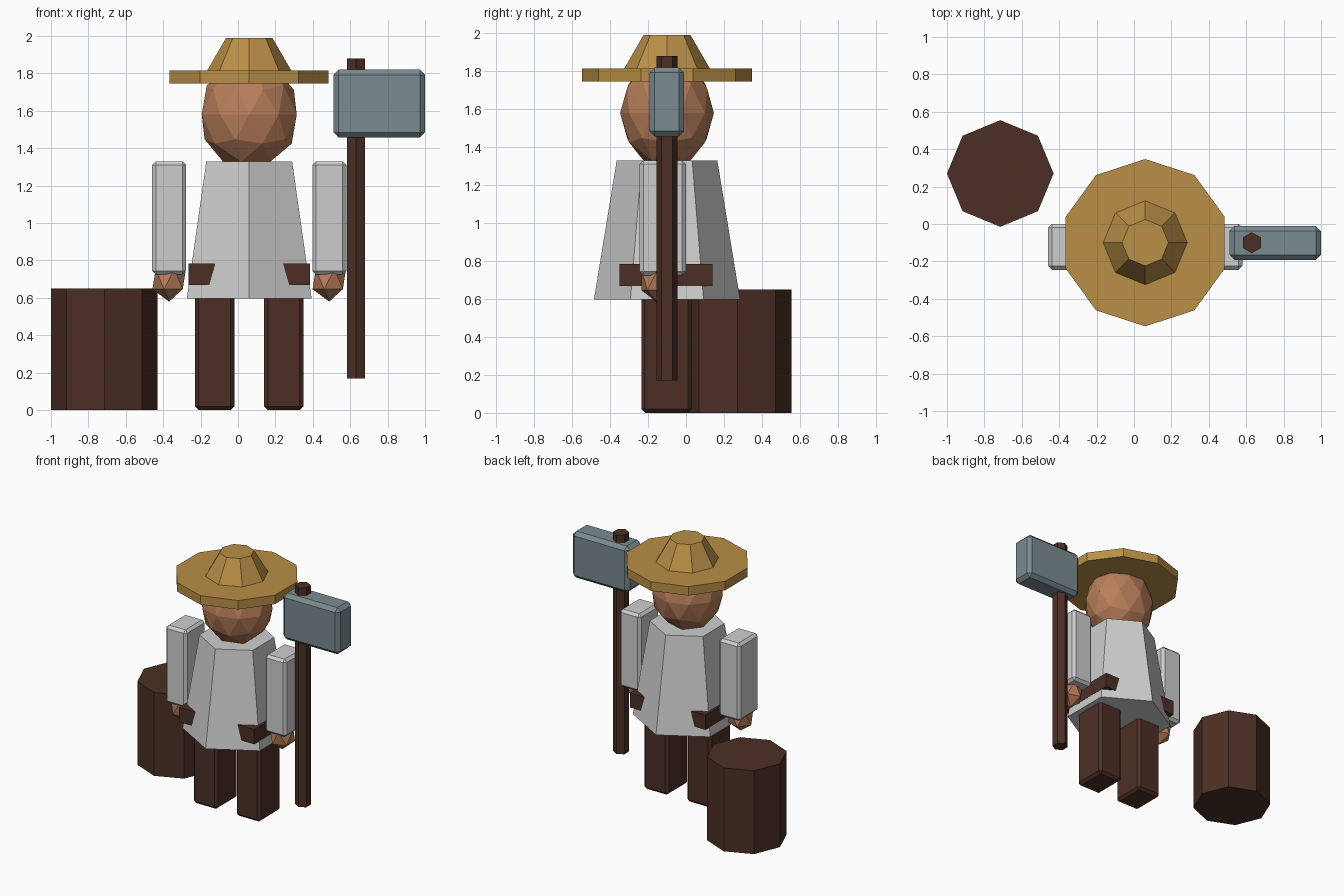
import bpy

if "Cube" in bpy.data.objects:
    bpy.data.objects.remove(bpy.data.objects["Cube"])

CX, CY = 0.06, -0.10   # body axis


def colour(name, r, g, b):
    m = bpy.data.materials.new(name)
    lin = [((c / 255 + 0.055) / 1.055) ** 2.4 for c in (r, g, b)]
    m.diffuse_color = (*lin, 1)
    m.use_nodes = True
    m.node_tree.nodes["Principled BSDF"].inputs["Base Color"].default_value = m.diffuse_color
    return m


WOOD = colour("dark_brown", 76, 47, 37)
STRAW = colour("straw", 186, 143, 71)
SKIN = colour("skin", 184, 126, 90)
CLOTH = colour("light_grey", 206, 206, 206)
STEEL = colour("steel", 122, 139, 145)


def finish(name, mat):
    ob = bpy.context.object
    ob.name = name
    ob.data.materials.append(mat)
    bpy.ops.object.transform_apply(location=False, rotation=True, scale=True)
    return ob


def box(name, mat, x, y, z, bevel=0.0):
    """Box from (min, max) ranges, with optional chamfered edges."""
    loc = [(a + b) / 2 for a, b in (x, y, z)]
    bpy.ops.mesh.primitive_cube_add(size=1, location=loc)
    bpy.context.object.scale = [b - a for a, b in (x, y, z)]
    ob = finish(name, mat)
    if bevel:
        m = ob.modifiers.new("chamfer", 'BEVEL')
        m.width = bevel
        m.segments = 1
    return ob


def prism(name, mat, sides, x, y, z0, z1, r0, r1):
    bpy.ops.mesh.primitive_cone_add(vertices=sides, radius1=r0, radius2=r1,
                                    depth=z1 - z0, location=(x, y, (z0 + z1) / 2))
    return finish(name, mat)


def ball(name, mat, level, loc, scale):
    bpy.ops.mesh.primitive_ico_sphere_add(subdivisions=level, radius=1, location=loc)
    bpy.context.object.scale = scale
    return finish(name, mat)


# Tree stump
prism("stump", WOOD, 8, -0.715, 0.27, 0, 0.65, 0.285, 0.285)

# Legs, arms and hands on both sides
for side, s in (("left", -1), ("right", 1)):
    leg = CX + s * 0.185
    box(side + "_leg", WOOD, (leg - 0.105, leg + 0.105), (-0.235, 0.03), (0, 0.66), 0.02)
    arm = CX + s * 0.428
    box(side + "_arm", CLOTH, (arm - 0.091, arm + 0.091), (-0.245, 0.0), (0.725, 1.33), 0.02)
    ball(side + "_hand", SKIN, 1, (arm, -0.15, 0.70), (0.1, 0.1, 0.12))

# Tunic and the belt that pokes through its corners
prism("tunic", CLOTH, 6, CX, CY, 0.597, 1.33, 0.385, 0.265)
box("belt", WOOD, (-0.265, 0.385), (-0.35, 0.14), (0.668, 0.783))

# Head and straw hat
ball("head", SKIN, 2, (CX, CY, 1.58), (0.267, 0.247, 0.295))
prism("hat_brim", STRAW, 10, CX, CY, 1.745, 1.815, 0.447, 0.447)
prism("hat_crown", STRAW, 8, CX, CY, 1.813, 1.99, 0.226, 0.124)

# Hammer
prism("hammer_handle", WOOD, 6, 0.63, CY, 0.17, 1.88, 0.056, 0.056)
box("hammer_head", STEEL, (0.51, 1.0), (-0.193, -0.01), (1.457, 1.82), 0.028)
